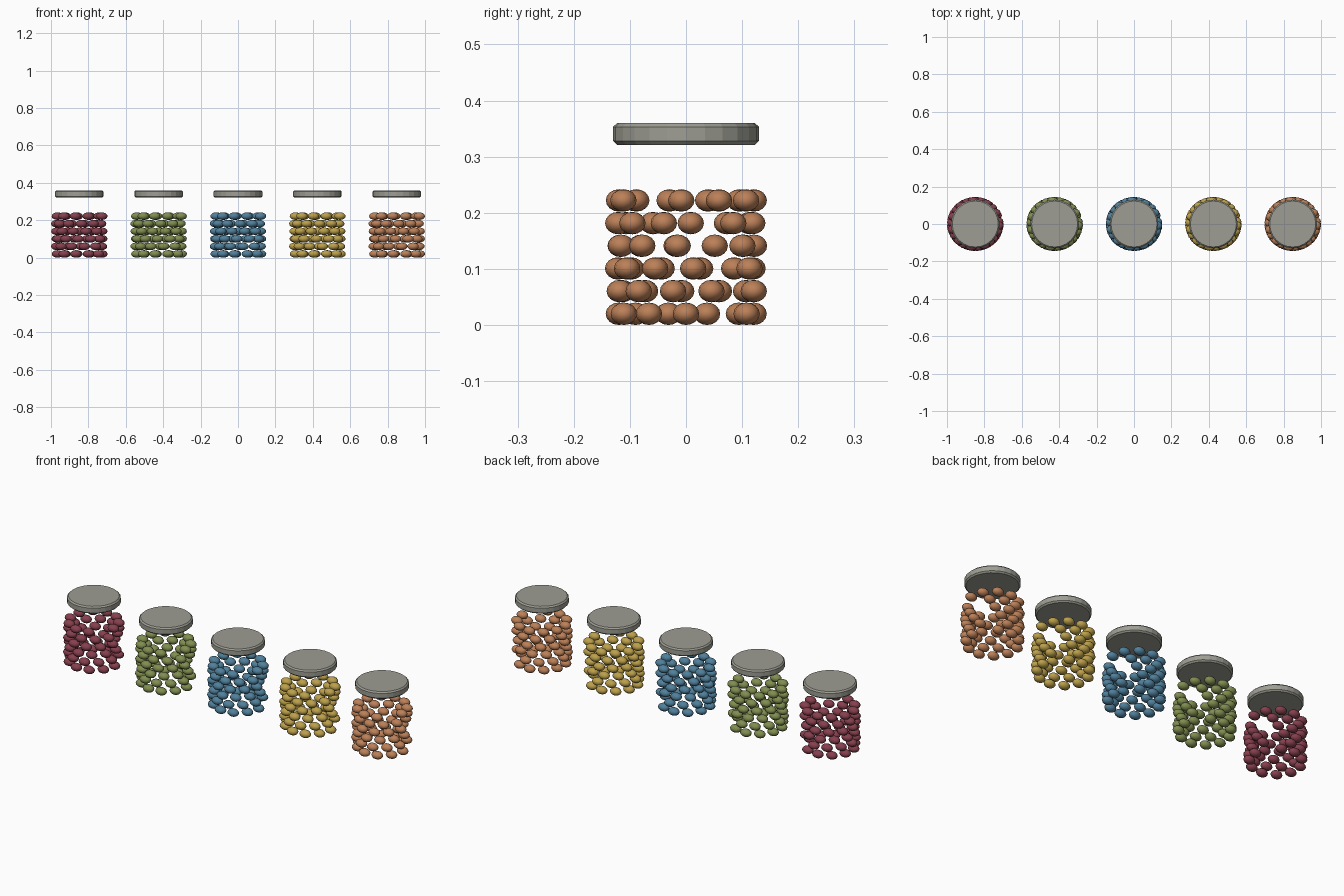
import bpy, bmesh, math
from mathutils import Matrix, Vector

cube = bpy.data.objects.get("Cube")
if cube:
    bpy.data.objects.remove(cube, do_unlink=True)

JAR_SPACING = 0.4243
RING_RADIUS = 0.1212
BEAN_SIZE = Vector((0.0302, 0.0235, 0.02))
BEANS_PER_RING = 10
BEAN_STEP = 33
LAYER_HEIGHT = 0.0404
# Direction of the first bean in each layer, bottom to top
RING_STARTS = (0, 22, 6, -7, -19, -67)


def make_material(name, rgb):
    mat = bpy.data.materials.new(name)
    mat.use_nodes = True
    color = (*rgb, 1)
    mat.diffuse_color = color
    bsdf = next(n for n in mat.node_tree.nodes if n.type == 'BSDF_PRINCIPLED')
    bsdf.inputs["Base Color"].default_value = color
    return mat


def add_object(name, bm, mat, x, smooth):
    mesh = bpy.data.meshes.new(name)
    for face in bm.faces:
        face.smooth = smooth
    bm.to_mesh(mesh)
    bm.free()
    mesh.materials.append(mat)
    obj = bpy.data.objects.new(name, mesh)
    obj.location.x = x
    bpy.context.collection.objects.link(obj)


def bean_stack(name, mat, x):
    # Open rings of beans, laid clockwise, each leaving a gap on the right-hand side
    bm = bmesh.new()
    for layer, start in enumerate(RING_STARTS):
        z = BEAN_SIZE.z + layer * LAYER_HEIGHT
        for i in range(BEANS_PER_RING):
            a = math.radians(start - i * BEAN_STEP)
            place = Matrix.Translation((RING_RADIUS * math.cos(a), RING_RADIUS * math.sin(a), z))
            bmesh.ops.create_uvsphere(bm, u_segments=12, v_segments=8, radius=1,
                                      matrix=place @ Matrix.Diagonal((*BEAN_SIZE, 1)))
    add_object(name, bm, mat, x, True)


def jar_lid(name, mat, x):
    # Flat disc with chamfered rims
    bm = bmesh.new()
    bmesh.ops.create_cone(bm, cap_ends=True, segments=24, radius1=0.13, radius2=0.13,
                          depth=0.039, matrix=Matrix.Translation((0, 0, 0.3405)))
    rims = [e for e in bm.edges if abs(e.verts[0].co.z - e.verts[1].co.z) < 0.001]
    bmesh.ops.bevel(bm, geom=rims, offset=0.007, segments=1, affect='EDGES', profile=0.5)
    add_object(name, bm, mat, x, False)


lid_grey = make_material("lid_grey", (0.34, 0.34, 0.295))
bean_colors = {
    "maroon": (0.24, 0.051, 0.076),
    "green": (0.216, 0.27, 0.08),
    "blue": (0.08, 0.216, 0.33),
    "yellow": (0.5, 0.35, 0.07),
    "orange": (0.5, 0.216, 0.098),
}

for index, (color, rgb) in enumerate(bean_colors.items()):
    x = (index - 2) * JAR_SPACING
    bean_stack(color + "_beans", make_material("bean_" + color, rgb), x)
    jar_lid(color + "_jar_lid", lid_grey, x)
